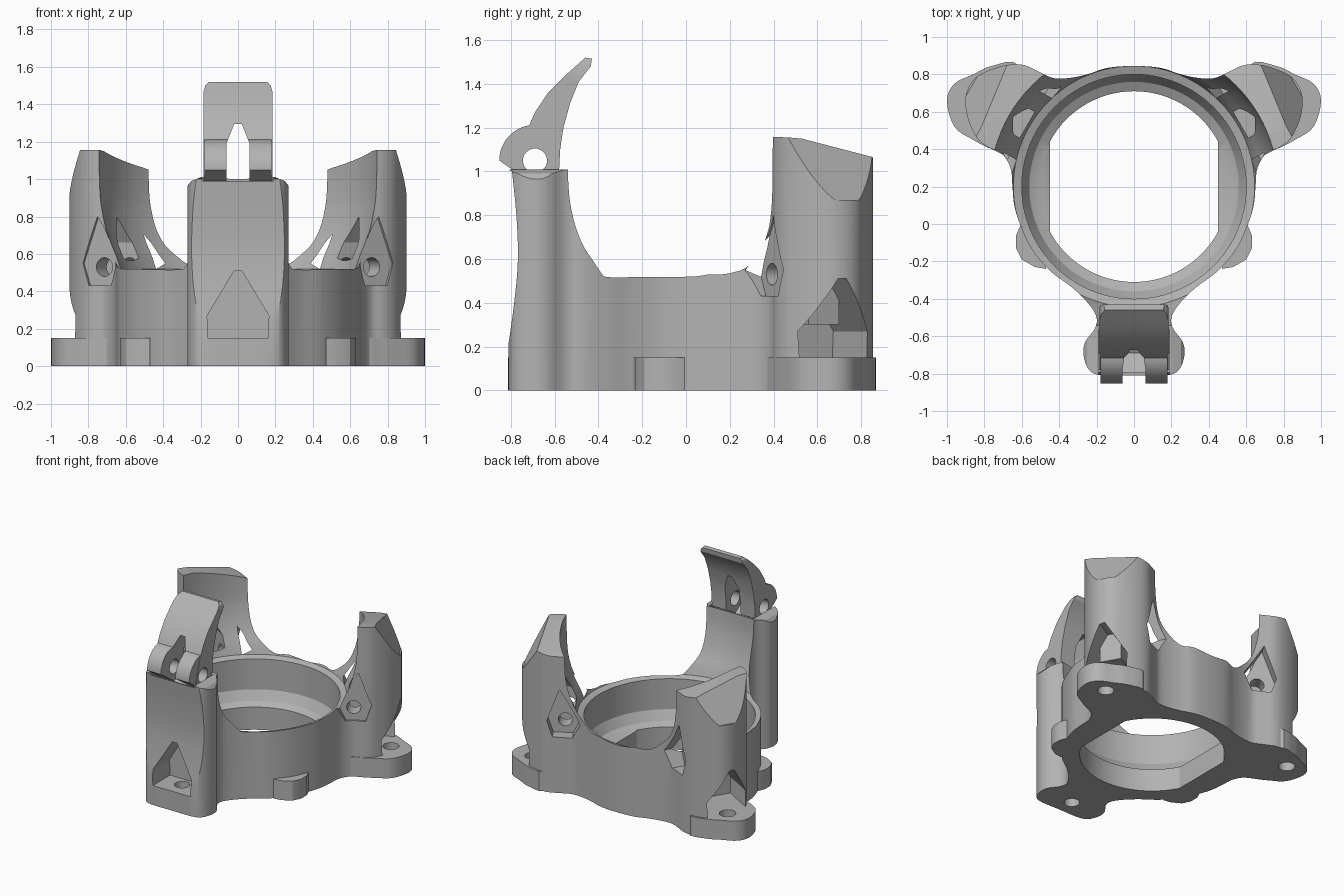
import bpy, bmesh, math
from mathutils import Matrix, Vector

cube = bpy.data.objects.get("Cube")
if cube:
    bpy.data.objects.remove(cube, do_unlink=True)

grey = bpy.data.materials.new("plain grey")
grey.use_nodes = True
COLOR = (0.45, 0.45, 0.45, 1)
grey.diffuse_color = COLOR
grey.node_tree.nodes["Principled BSDF"].inputs["Base Color"].default_value = COLOR

# Post frames: local x points outward from the ring axis, y across, z up
RING = Matrix.Translation((0, 0.2, 0))
FRONT = RING @ Matrix.Rotation(math.radians(-90), 4, 'Z')
REAR = RING @ Matrix.Rotation(math.radians(30), 4, 'Z')
FLIP = Matrix.Scale(-1, 4, (1, 0, 0))
REARS = {"left": REAR, "right": FLIP @ REAR}
WORLD = Matrix()


def finish(name, bm):
    bmesh.ops.recalc_face_normals(bm, faces=bm.faces)
    mesh = bpy.data.meshes.new(name)
    bm.to_mesh(mesh)
    bm.free()
    mesh.materials.append(grey)
    ob = bpy.data.objects.new(name, mesh)
    bpy.context.collection.objects.link(ob)
    return ob


def prism(name, pts, lo, hi, axis='z', frame=WORLD):
    """Extrude a 2D outline along one axis of a frame."""
    order = {'x': lambda a, b, h: (h, a, b),
             'y': lambda a, b, h: (a, h, b),
             'z': lambda a, b, h: (a, b, h)}[axis]
    bm = bmesh.new()
    rings = [[bm.verts.new(frame @ Vector(order(a, b, h))) for a, b in pts]
             for h in (lo, hi)]
    bm.faces.new(rings[0])
    bm.faces.new(rings[1])
    n = len(pts)
    for i in range(n):
        j = (i + 1) % n
        bm.faces.new((rings[0][i], rings[0][j], rings[1][j], rings[1][i]))
    return finish(name, bm)


def revolve(name, profile, steps=96):
    """Turn a radius/height profile about the ring axis, with closed ends."""
    bm = bmesh.new()
    loops = [[bm.verts.new(RING @ Vector((r * math.cos(a), r * math.sin(a), z)))
              for a in (math.tau * i / steps for i in range(steps))]
             for r, z in profile]
    for lower, upper in zip(loops, loops[1:]):
        for i in range(steps):
            j = (i + 1) % steps
            bm.faces.new((lower[i], lower[j], upper[j], upper[i]))
    bm.faces.new(loops[0])
    bm.faces.new(loops[-1])
    return finish(name, bm)


def circle(cx, cy, r, n=32):
    return [(cx + r * math.cos(math.tau * i / n), cy + r * math.sin(math.tau * i / n))
            for i in range(n)]


def smooth_path(pts, closed=True, steps=4):
    """Catmull-Rom curve through the points."""
    v = [Vector(p) for p in pts]
    n, out = len(v), []
    for i in range(n if closed else n - 1):
        if closed:
            a, b, c, d = (v[(i + k) % n] for k in (-1, 0, 1, 2))
        else:
            a, b, c, d = (v[min(max(i + k, 0), n - 1)] for k in (-1, 0, 1, 2))
        for k in range(steps):
            t = k / steps
            out.append(tuple(0.5 * (2 * b + (c - a) * t + (2 * a - 5 * b + 4 * c - d) * t ** 2
                                    + (3 * b - a - 3 * c + d) * t ** 3)))
    return out if closed else out + [tuple(v[-1])]


def carve(ob, cutter, op='DIFFERENCE'):
    """Apply a boolean and remove its helper."""
    cutter.hide_render = True
    mod = ob.modifiers.new("carve", 'BOOLEAN')
    mod.operation, mod.solver, mod.object = op, 'EXACT', cutter
    deps = bpy.context.evaluated_depsgraph_get()
    mesh = bpy.data.meshes.new_from_object(ob.evaluated_get(deps))
    ob.modifiers.clear()
    ob.data = mesh
    bpy.data.objects.remove(cutter, do_unlink=True)


# Ring with three posts: one mirrored plan outline, extruded
half = [(0, -.81), (.17, -.81), (.24, -.78), (.27, -.70), (.26, -.63), (.21, -.56),
        (.20, -.50), (.24, -.43), (.33, -.34), (.45, -.25), (.55, -.13), (.61, 0),
        (.64, .1), (.65, .2), (.66, .3), (.71, .38), (.78, .41), (.84, .46), (.89, .57),
        (.9, .68), (.86, .77), (.78, .82), (.68, .85), (.59, .85), (.5, .81), (.43, .78),
        (.35, .78), (.25, .80), (.14, .835), (0, .845)]
outline = half + [(-x, y) for x, y in half[-2:0:-1]]
body = prism("ring_and_posts", smooth_path(outline), 0, 1.2)

# Bore: clipped round hole below, wide ring seat, then a flare up the posts
low = revolve("cut", [(.51, -.1), (.51, .3)])
carve(low, prism("cut", [(-.45, -.6), (.45, -.6), (.45, .9), (-.45, .9)], -.2, .4), 'INTERSECT')
carve(body, low)
flare = smooth_path([(.645, .52), (.67, .59), (.71, .68), (.745, .8), (.765, .95), (.77, 1.3)],
                    closed=False)
carve(body, revolve("cut", [(.5, .17), (.56, .2), (.6, .27), (.6, .505)] + flare))

# Front post: waisted outer face, rounded shoulders, seat for the lever hinge
waist = smooth_path([(1.02, .15), (.985, .4), (.968, .6), (.975, .8), (.995, 1.0)], closed=False)
carve(body, prism("cut", waist + [(1.2, 1.1), (1.2, .15)], -.4, .4, 'y', FRONT))
carve(body, prism("cut", [(-.4, .9), (-.27, .965), (-.25, .99), (-.2, 1.01), (.2, 1.01),
                          (.25, .99), (.27, .965), (.4, .9), (.4, 1.4), (-.4, 1.4)],
                  .4, 1.2, 'x', FRONT))
carve(body, prism("cut", [(.6, 1.09), (.89, .935), (1.18, 1.09), (1.1, 1.3), (.6, 1.3)],
                  -.19, .19, 'y', FRONT))

HOUSE = [(-.16, .15), (.16, .15), (.165, .27), (.02, .51), (-.02, .51), (-.165, .27)]
carve(body, prism("cut", HOUSE, .8, 1.3, 'x', FRONT))
carve(body, prism("cut", circle(.88, 0, .055), -.1, .3, 'z', FRONT))

for side, frame in REARS.items():
    # Rear post: sloped top, slanted outer facet, through pocket
    carve(body, prism("cut", [(-.5, 1.2), (-.25, 1.16), (-.12, 1.15), (.25, 1.06), (.5, .98),
                              (.5, 1.5), (-.5, 1.5)], .4, 1.3, 'x', frame))
    carve(body, prism("cut", [(.84, 1.2), (1.02, .87), (1.3, .87), (1.3, 1.3)],
                      -.5, .5, 'y', frame))
    carve(body, prism("cut", HOUSE, .66, 1.3, 'x', frame))
    # Hinge slot, side lug faces and pin hole
    carve(body, prism("cut", [(-.08, .3), (.08, .3), (.08, .66), (0, .8), (-.08, .66)],
                      .66, .86, 'x', frame))
    for lo, hi in ((-.5, -.19), (.19, .5)):
        carve(body, prism("cut", [(.6, .55), (.66, .43), (.80, .43), (.84, .55), (.75, .8)],
                          lo, hi, 'y', frame))
    carve(body, prism("cut", circle(.715, .53, .05), -.5, .5, 'y', frame))

    # Screw foot and the small ear beside the ring
    mirror = 1 if side == "left" else -1
    foot = smooth_path([(.6, .6), (.66, .38), (.76, .40), (.86, .45), (.96, .52), (1.0, .66),
                        (.96, .75), (.86, .80), (.76, .845), (.62, .85)])
    foot = prism(side + "_foot", [(mirror * x, y) for x, y in foot], 0, .151)
    carve(body, prism("cut", circle(.96, 0, .058), -.1, .3, 'z', frame))
    carve(foot, prism("cut", circle(.96, 0, .058), -.1, .3, 'z', frame))
    ear = [(.47, -.24), (.53, -.23), (.6, -.19), (.63, -.13), (.63, -.06), (.6, .01), (.53, .02)]
    prism(side + "_ear", [(mirror * x, y) for x, y in ear], 0, .15)

# Lever: hinge drum and curved arm, split by a pointed gap
HINGE = (-.69, 1.05)
arm = [(-.73, 1.18), (-.69, 1.27), (-.63, 1.36), (-.55, 1.44), (-.46, 1.52), (-.43, 1.515),
       (-.435, 1.48), (-.49, 1.41), (-.53, 1.31), (-.56, 1.2), (-.575, 1.1), (-.58, 1.0),
       (-.69, .94), (-.78, 1.0)]
lever = prism("lever", arm, -.185, .185, 'x')
drum = [(y, z) for y, z in circle(*HINGE, .163, 48) if z > .985 - .5 * (y + .75) and y < -.6]
drum = sorted(drum, key=lambda p: math.atan2(p[1] - 1.05, p[0] + .69) % math.tau)
carve(lever, prism("cut", drum + [(-.69, .937), (-.6, .99)], -.18, .18, 'x'), 'UNION')
carve(lever, prism("cut", [(-.062, .8), (.062, .8), (.062, 1.19), (.02, 1.295), (-.02, 1.295),
                           (-.062, 1.19)], -1, -.3, 'y'))
carve(lever, prism("cut", circle(*HINGE, .055), -.5, .5, 'x'))
for s in (-1, 1):  # clipped tip corners
    carve(lever, prism("cut", [(s * .145, 1.56), (s * .16, 1.515), (s * .175, 1.5),
                               (s * .186, 1.46), (s * .25, 1.46), (s * .25, 1.56)],
                       -1, 0, 'y'))

# Smooth rounded walls, keep the machined edges
bpy.ops.object.select_all(action='DESELECT')
for ob in bpy.context.collection.objects:
    if ob.type == 'MESH' and grey.name in ob.data.materials:
        ob.select_set(True)
        bpy.context.view_layer.objects.active = ob
bpy.ops.object.shade_smooth_by_angle(angle=math.radians(28))
